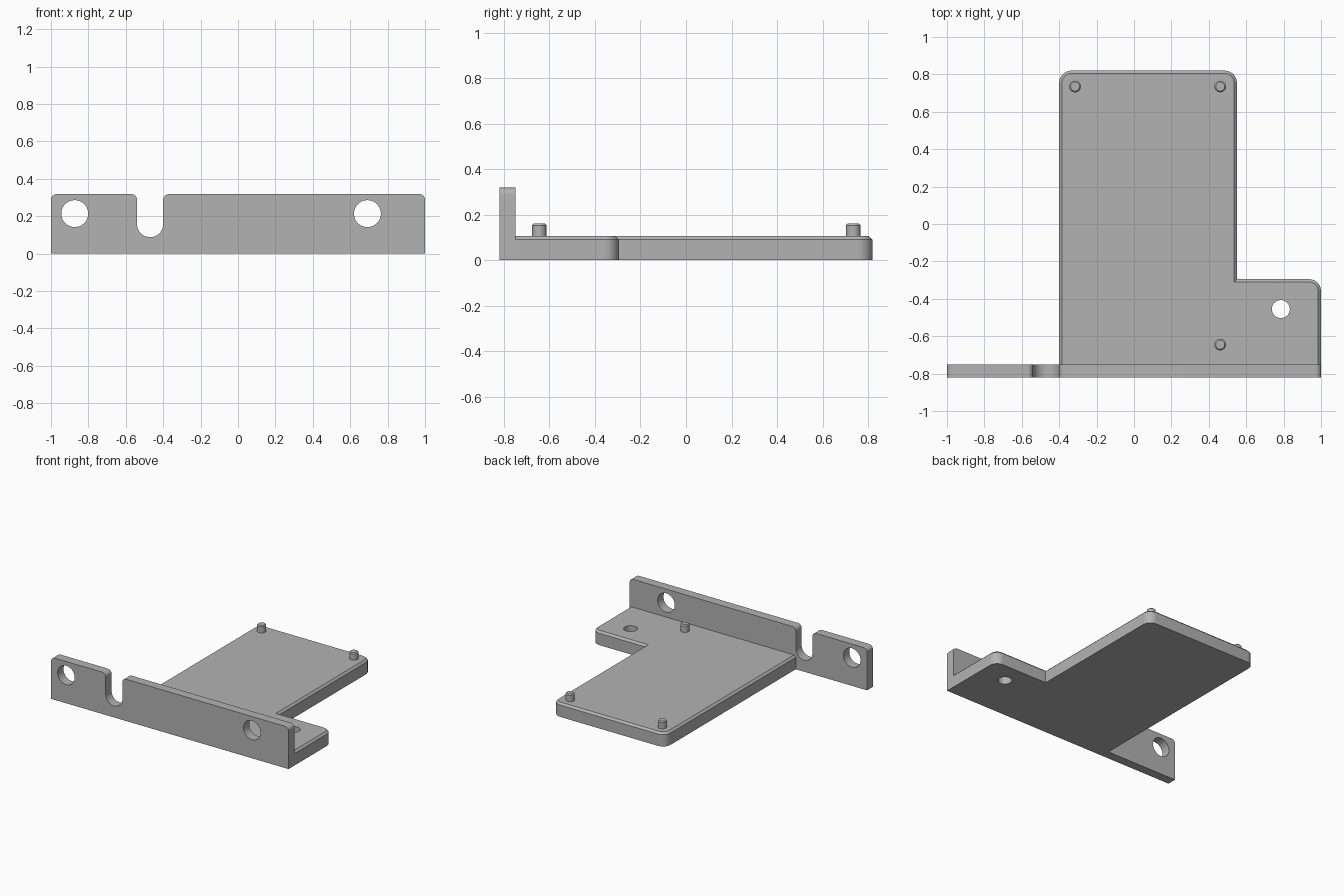
import bpy, bmesh, math
from mathutils import Vector, Matrix

if "Cube" in bpy.data.objects:
    bpy.data.objects.remove(bpy.data.objects["Cube"])

GREY = (0.45, 0.45, 0.45, 1)
grey = bpy.data.materials.new("grey metal")
grey.use_nodes = True
grey.diffuse_color = GREY
grey.node_tree.nodes["Principled BSDF"].inputs["Base Color"].default_value = GREY


def outline(corners, steps=10):
    """Turn (a, b, radius) right-angle corners into a rounded outline."""
    points = []
    for i, (a, b, r) in enumerate(corners):
        p = Vector((a, b))
        if r == 0:
            points.append(p)
            continue
        to_prev = (Vector(corners[i - 1][:2]) - p).normalized()
        to_next = (Vector(corners[(i + 1) % len(corners)][:2]) - p).normalized()
        centre = p + r * (to_prev + to_next)
        for k in range(steps + 1):
            t = math.pi / 2 * k / steps
            points.append(centre - r * (to_next * math.cos(t) + to_prev * math.sin(t)))
    return points


def finish(bm, name):
    bmesh.ops.recalc_face_normals(bm, faces=bm.faces)
    mesh = bpy.data.meshes.new(name)
    bm.to_mesh(mesh)
    bm.free()
    mesh.materials.append(grey)
    obj = bpy.data.objects.new(name, mesh)
    bpy.context.collection.objects.link(obj)
    return obj


def prism(points, place, direction):
    bm = bmesh.new()
    face = bm.faces.new([bm.verts.new(place(p)) for p in points])
    bmesh.ops.remove_doubles(bm, verts=bm.verts, dist=0.0005)
    face = bm.faces[:][0]
    new = bmesh.ops.extrude_face_region(bm, geom=[face], use_keep_orig=True)["geom"]
    bmesh.ops.translate(bm, vec=direction,
                        verts=[g for g in new if isinstance(g, bmesh.types.BMVert)])
    return bm


def cylinder(name, centre, radius, depth, turn=0.0, chamfer=0.0):
    bm = bmesh.new()
    bmesh.ops.create_cone(bm, cap_ends=True, segments=40, radius1=radius,
                          radius2=radius, depth=depth)
    if chamfer:
        rim = [e for e in bm.edges if all(v.co.z > 0 for v in e.verts)]
        bmesh.ops.bevel(bm, geom=rim, offset=chamfer, segments=1, affect='EDGES')
    bm.transform(Matrix.Translation(centre) @ Matrix.Rotation(turn, 4, 'X'))
    return finish(bm, name)


def drill(obj, cutter):
    mod = obj.modifiers.new("hole", 'BOOLEAN')
    mod.operation = 'DIFFERENCE'
    mod.solver = 'EXACT'
    mod.object = cutter
    bpy.context.view_layer.objects.active = obj
    bpy.ops.object.modifier_apply(modifier=mod.name)
    bpy.data.objects.remove(cutter)


FRONT, INNER, BACK = -0.82, -0.75, 0.82
PLATE_TOP, WALL_TOP = 0.105, 0.318

# Upright front wall with an open round-bottomed slot
wall_points = outline([
    (-1, 0, 0), (1, 0, 0), (1, WALL_TOP, 0.03),
    (-0.4, WALL_TOP, 0.03), (-0.4, 0.088, 0.07),
    (-0.54, 0.088, 0.07), (-0.54, WALL_TOP, 0.03), (-1, WALL_TOP, 0.03)])
wall = finish(prism(wall_points, lambda p: (p.x, FRONT, p.y),
                    (0, INNER - FRONT, 0)), "front_wall")
for x in (-0.873, 0.692):
    drill(wall, cylinder("wall_hole_cutter", (x, FRONT, 0.214), 0.072, 0.5, math.pi / 2))

# L-shaped base plate, chamfered along its top rim
plate_points = outline([
    (-0.4, INNER, 0), (1, INNER, 0), (1, -0.295, 0.065),
    (0.55, -0.295, 0), (0.55, BACK, 0.065), (-0.4, BACK, 0.065)])
bm = prism(plate_points, lambda p: (p.x, p.y, 0), (0, 0, PLATE_TOP))
rim = [e for e in bm.edges
       if all(v.co.z > 0.05 for v in e.verts)
       and any(v.co.y > INNER + 0.01 for v in e.verts)]
bmesh.ops.bevel(bm, geom=rim, offset=0.015, segments=1, affect='EDGES')
plate = finish(bm, "base_plate")
drill(plate, cylinder("plate_hole_cutter", (0.785, -0.455, 0), 0.048, 0.5))

# Locating pegs
parts = [wall, plate]
for name, x, y in (("back_right_peg", -0.315, 0.735),
                   ("back_left_peg", 0.461, 0.735),
                   ("front_left_peg", 0.461, -0.645)):
    parts.append(cylinder(name, (x, y, 0.129), 0.031, 0.062, chamfer=0.007))

# Smooth the round surfaces, keep the edges crisp
bpy.ops.object.select_all(action='DESELECT')
for part in parts:
    part.select_set(True)
bpy.context.view_layer.objects.active = wall
bpy.ops.object.shade_smooth_by_angle(angle=math.radians(30))
